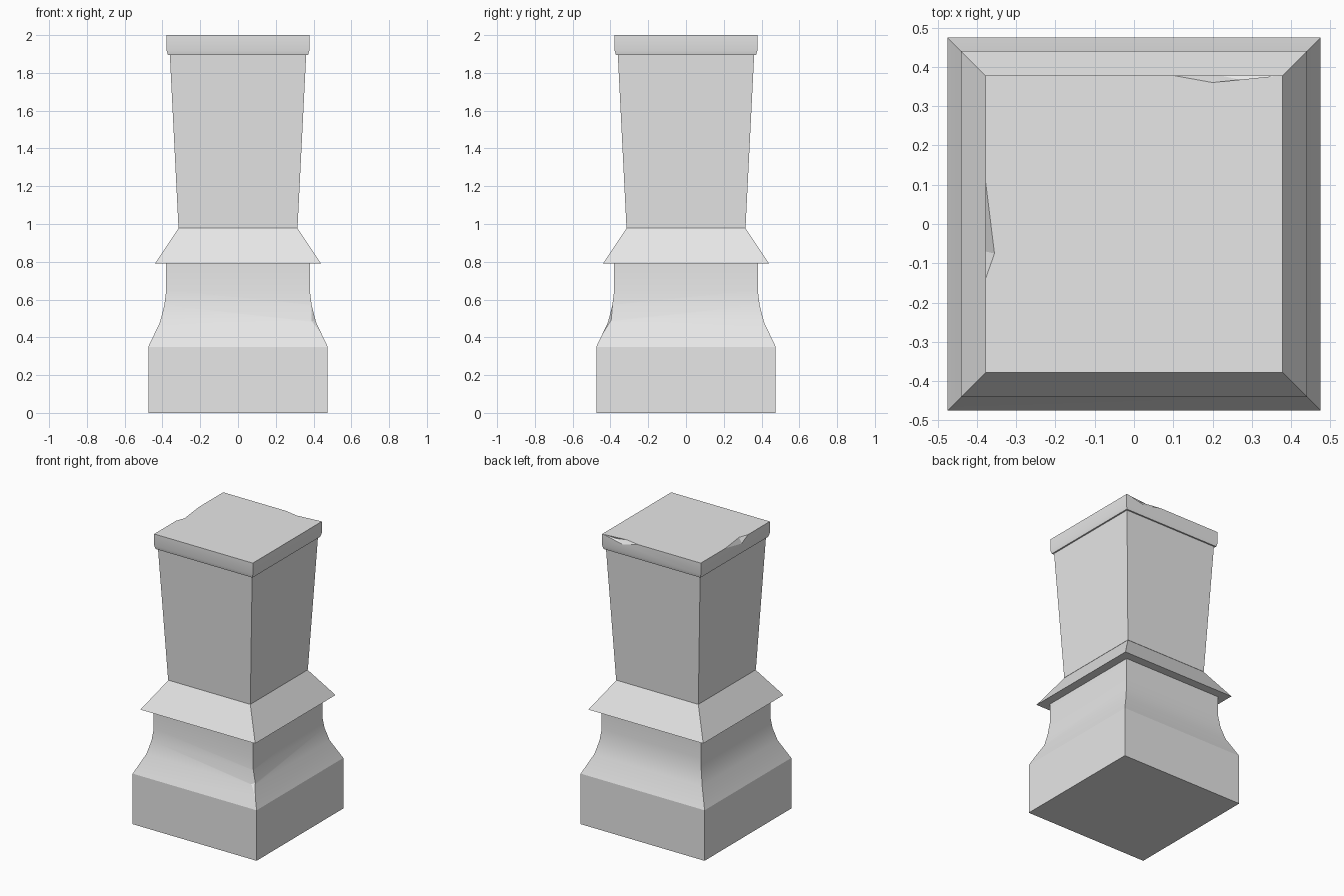
import bpy, bmesh, math

cube = bpy.data.objects.get("Cube")
if cube:
    bpy.data.objects.remove(cube, do_unlink=True)

stone = bpy.data.materials.new("grey stone")
stone.use_nodes = True
GREY = (0.8, 0.8, 0.8, 1)
stone.diffuse_color = GREY
stone.node_tree.nodes["Principled BSDF"].inputs["Base Color"].default_value = GREY


def add_object(name, bm):
    bmesh.ops.recalc_face_normals(bm, faces=bm.faces)
    mesh = bpy.data.meshes.new(name)
    bm.to_mesh(mesh)
    bm.free()
    mesh.materials.append(stone)
    obj = bpy.data.objects.new(name, mesh)
    bpy.context.collection.objects.link(obj)
    return obj


def square_loft(name, profile):
    """Stack square rings from (half width, height) pairs and close both ends."""
    bm = bmesh.new()
    rings = [[bm.verts.new((sx * w, sy * w, z))
              for sx, sy in ((-1, -1), (1, -1), (1, 1), (-1, 1))]
             for w, z in profile]
    for low, high in zip(rings, rings[1:]):
        for i in range(4):
            j = (i + 1) % 4
            bm.faces.new((low[i], low[j], high[j], high[i]))
    bm.faces.new(rings[0][::-1])
    bm.faces.new(rings[-1])
    return add_object(name, bm)


def chip(obj, points):
    """Knock a faceted chip, the hull of the points, out of an object."""
    bm = bmesh.new()
    for p in points:
        bm.verts.new(p)
    bmesh.ops.convex_hull(bm, input=bm.verts)
    cutter = add_object("chip_cutter", bm)
    cutter.hide_render = True
    mod = obj.modifiers.new("chip", "BOOLEAN")
    mod.operation = "DIFFERENCE"
    mod.solver = "EXACT"
    mod.object = cutter
    bpy.context.view_layer.objects.active = obj
    bpy.ops.object.modifier_apply(modifier=mod.name)
    bpy.data.objects.remove(cutter, do_unlink=True)


# Plinth with a flared, curved neck
base = square_loft("base", [(0.475, 0), (0.475, 0.35), (0.413, 0.48), (0.39, 0.57),
                            (0.38, 0.65), (0.38, 0.79)])
# Sloping collar
collar = square_loft("collar", [(0.44, 0.79), (0.31, 0.985)])
# Shaft widening upward
shaft = square_loft("shaft", [(0.315, 0.98), (0.361, 1.9)])
# Cap slab
W = 0.378
cap = square_loft("cap", [(0.371, 1.895), (W, 1.92), (W, 2)])

# Chips on the back and right top edges of the cap
chip(cap, [(0.1, W, 2), (W - 0.005, W, 2), (0.2, 0.36, 2), (0.28, 0.365, 1.99),
           (0.22, W, 1.97), (0.22, 0.5, 2.1)])
chip(cap, [(-W, -0.14, 2), (-W, 0.11, 2), (-0.355, -0.075, 2),
           (-W, -0.07, 1.965), (-0.5, -0.05, 2.1)])
# Chip on the front corner of the neck
chip(base, [(0.388, -0.388, 0.58), (0.444, -0.444, 0.415), (0.388, -0.412, 0.485),
            (0.412, -0.395, 0.49), (0.6, -0.6, 0.5)])

# Soft shading along the curves, crisp at the corners
for obj in (base, collar, shaft, cap):
    bpy.ops.object.select_all(action="DESELECT")
    obj.select_set(True)
    bpy.context.view_layer.objects.active = obj
    bpy.ops.object.shade_smooth_by_angle(angle=math.radians(20))
